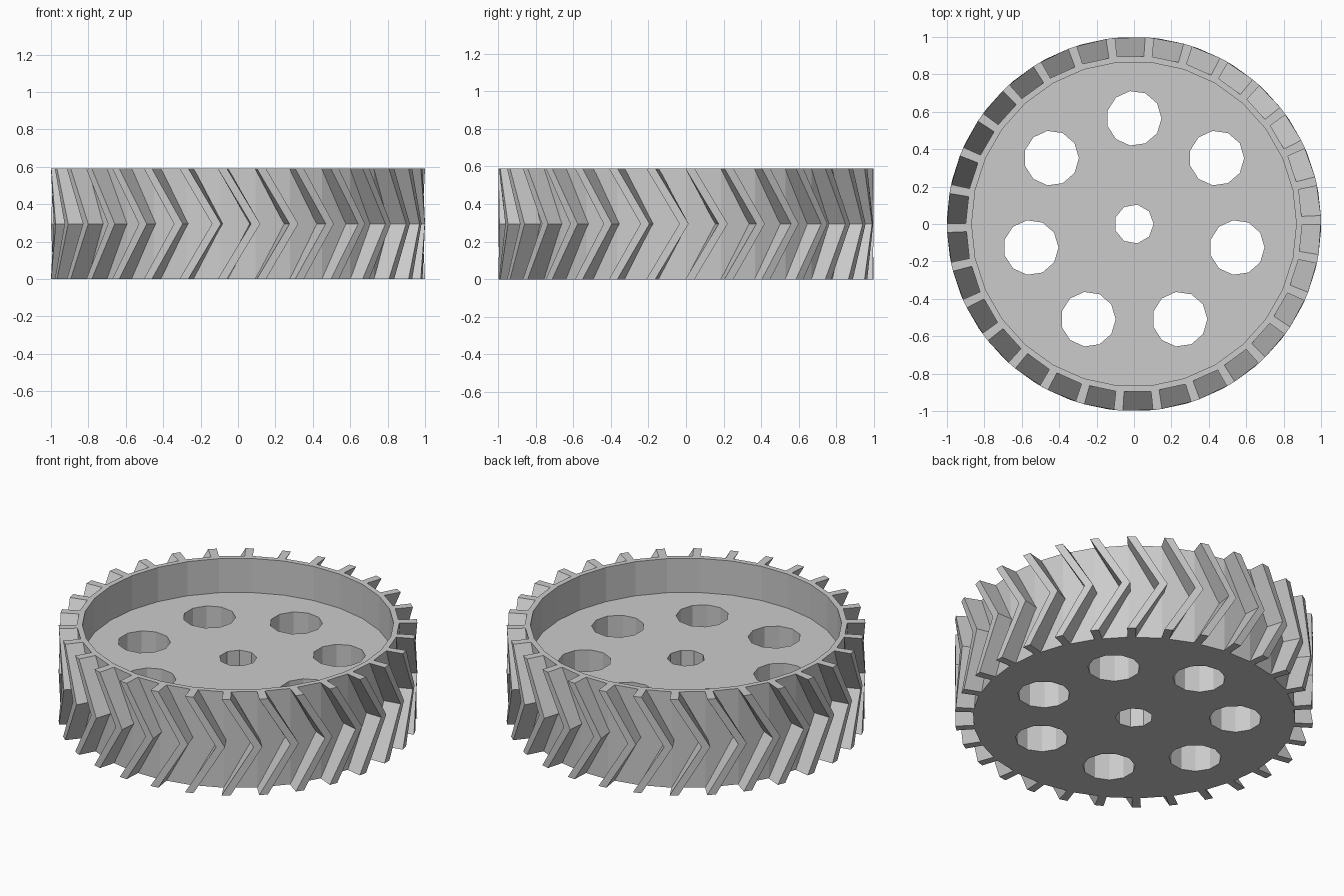
import bpy, bmesh
from math import sin, cos, radians, tau

cube = bpy.data.objects.get("Cube")
if cube:
    bpy.data.objects.remove(cube, do_unlink=True)

HEIGHT = 0.59
FLOOR = 0.38          # top of the solid disc inside the rim
TREADS = 30
HOLES = 7

# One plain grey
grey = bpy.data.materials.new("plain_grey")
grey.use_nodes = True
grey.diffuse_color = (0.6, 0.6, 0.6, 1)
grey.node_tree.nodes["Principled BSDF"].inputs["Base Color"].default_value = (0.6, 0.6, 0.6, 1)


def make_object(name, bm):
    bmesh.ops.recalc_face_normals(bm, faces=bm.faces)
    mesh = bpy.data.meshes.new(name)
    bm.to_mesh(mesh)
    bm.free()
    mesh.materials.append(grey)
    obj = bpy.data.objects.new(name, mesh)
    bpy.context.collection.objects.link(obj)
    return obj


def ring(bm, radius, z, sides, x=0, y=0, turn=0):
    return [bm.verts.new((x + radius * cos(tau * i / sides + turn),
                          y + radius * sin(tau * i / sides + turn), z))
            for i in range(sides)]


def bridge(bm, a, b):
    for i in range(len(a)):
        j = (i + 1) % len(a)
        bm.faces.new((a[i], a[j], b[j], b[i]))


def prism(bm, radius, sides, x=0, y=0):
    low = ring(bm, radius, -0.2, sides, x, y)
    high = ring(bm, radius, HEIGHT + 0.2, sides, x, y)
    bridge(bm, low, high)
    bm.faces.new(low)
    bm.faces.new(high)


# Wheel body: solid disc with a raised rim
bm = bmesh.new()
profile = [(0.9, 0), (0.9, HEIGHT), (0.868, HEIGHT), (0.868, FLOOR)]
rings = [ring(bm, r, z, TREADS) for r, z in profile]
for a, b in zip(rings, rings[1:]):
    bridge(bm, a, b)
bm.faces.new(rings[0])
bm.faces.new(rings[-1])
body = make_object("wheel_body", bm)

# Axle hole and the circle of round holes
bm = bmesh.new()
prism(bm, 0.105, 9)
for k in range(HOLES):
    a = tau / 4 + tau * k / HOLES
    prism(bm, 0.147, 11, 0.565 * cos(a), 0.565 * sin(a))
cutter = make_object("hole_cutter", bm)
cutter.hide_render = True

cut = body.modifiers.new("holes", 'BOOLEAN')
cut.operation = 'DIFFERENCE'
cut.solver = 'EXACT'
cut.object = cutter
bpy.context.view_layer.objects.active = body
bpy.ops.object.modifier_apply(modifier=cut.name)
bpy.data.objects.remove(cutter, do_unlink=True)

# Chevron treads: each bar leans forward to mid height, then back
bm = bmesh.new()
WIDTH = radians(2.8)
LEAN = radians(10.2)
for k in range(TREADS):
    tip = radians(-95.2) + tau * k / TREADS
    sections = []
    for z, lead in ((0, tip - LEAN), (HEIGHT / 2, tip), (HEIGHT, tip - LEAN)):
        corners = ((0.885, lead - WIDTH), (1.0, lead - WIDTH),
                   (1.0, lead), (0.885, lead))
        sections.append([bm.verts.new((r * cos(a), r * sin(a), z)) for r, a in corners])
    for a, b in zip(sections, sections[1:]):
        bridge(bm, a, b)
    bm.faces.new(sections[0])
    bm.faces.new(sections[-1])
make_object("chevron_treads", bm)
